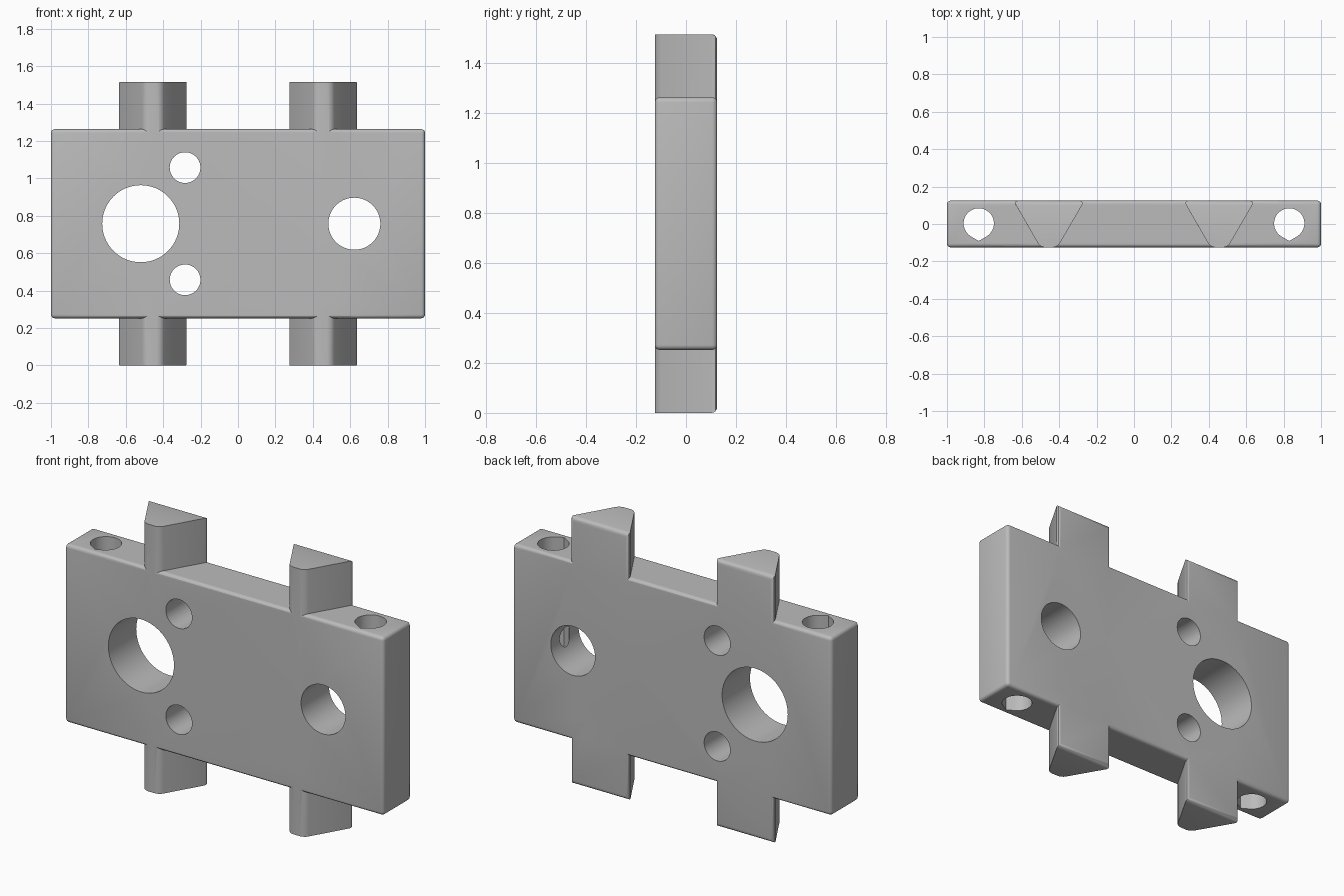
import bpy
import bmesh
from math import cos, sin, pi, radians
from mathutils import Vector

cube = bpy.data.objects.get("Cube")
if cube:
    bpy.data.objects.remove(cube, do_unlink=True)

HALF_D = 0.125      # half thickness of the plate
HEIGHT = 1.515      # full height of the rails
MID_Z = HEIGHT / 2

grey = bpy.data.materials.new("plain grey")
grey.use_nodes = True
grey.diffuse_color = (0.5, 0.5, 0.5, 1)
bsdf = next(n for n in grey.node_tree.nodes if n.type == 'BSDF_PRINCIPLED')
bsdf.inputs["Base Color"].default_value = (0.5, 0.5, 0.5, 1)


def prism(name, points, direction, round_edge=None, offset=0.02):
    """Extrude a closed outline and round the edges picked by a rule."""
    bm = bmesh.new()
    face = bm.faces.new([bm.verts.new(p) for p in points])
    ext = bmesh.ops.extrude_face_region(bm, geom=[face], use_keep_orig=True)
    moved = [v for v in ext["geom"] if isinstance(v, bmesh.types.BMVert)]
    bmesh.ops.translate(bm, verts=moved, vec=Vector(direction))
    bmesh.ops.recalc_face_normals(bm, faces=bm.faces)
    if round_edge:
        edges = [e for e in bm.edges if round_edge(*(v.co for v in e.verts))]
        bmesh.ops.bevel(bm, geom=edges, offset=offset, segments=4,
                        profile=0.5, affect='EDGES', clamp_overlap=True)
    mesh = bpy.data.meshes.new(name)
    bm.to_mesh(mesh)
    bm.free()
    mesh.materials.append(grey)
    obj = bpy.data.objects.new(name, mesh)
    bpy.context.collection.objects.link(obj)
    return obj


# Rounded plate
low, high = 0.252, 1.263
plate = prism("plate",
              [(x, -HALF_D, z) for x, z in ((-1, low), (1, low), (1, high), (-1, high))],
              (0, 2 * HALF_D, 0), lambda a, b: True)


# Dovetail rails running through the plate
def rail_edge(a, b):
    upright = abs(a.z - b.z) > 1
    back = a.y > 0.1 and b.y > 0.1
    return upright or back


parts = []
for side in (-1, 1):
    outline = [(side * 0.455 + x, y, 0) for x, y in
               ((-0.046, -HALF_D), (0.046, -HALF_D), (0.19, HALF_D), (-0.19, HALF_D))]
    rail = prism("dovetail_rail", outline, (0, 0, HEIGHT), rail_edge, 0.025)
    parts.append((rail, 'UNION'))

# Round holes from front to back
for x, z, r in ((-0.52, MID_Z, 0.206), (0.622, MID_Z, 0.139),
                (-0.283, MID_Z + 0.3, 0.082), (-0.283, MID_Z - 0.3, 0.082)):
    ring = [(x + r * cos(2 * pi * i / 64), -0.3, z + r * sin(2 * pi * i / 64))
            for i in range(64)]
    parts.append((prism("round_hole_cutter", ring, (0, 0.6, 0)), 'DIFFERENCE'))

# Upright teardrop holes near both ends
for side in (-1, 1):
    r, steps = 0.081, 40
    angles = [radians(-60 + 300 * i / steps) for i in range(steps + 1)]
    drop = [(side * 0.83 + r * cos(a), 0.003 + r * sin(a), -0.2) for a in angles]
    drop.append((side * 0.83, 0.003 - r / cos(radians(30)), -0.2))
    parts.append((prism("teardrop_cutter", drop, (0, 0, 2)), 'DIFFERENCE'))

# Join rails and cut holes, then drop the helpers
for obj, operation in parts:
    mod = plate.modifiers.new(obj.name, 'BOOLEAN')
    mod.operation = operation
    mod.solver = 'EXACT'
    mod.object = obj
    obj.hide_render = True

bpy.context.view_layer.update()
graph = bpy.context.evaluated_depsgraph_get()
result = bpy.data.meshes.new_from_object(plate.evaluated_get(graph))
plate.modifiers.clear()
plate.data = result
plate.name = "dovetail_plate"
for obj, operation in parts:
    bpy.data.objects.remove(obj, do_unlink=True)

# Single flat colour and smooth rounded edges
result.materials.clear()
result.materials.append(grey)
for poly in result.polygons:
    poly.material_index = 0
bpy.ops.object.select_all(action='DESELECT')
plate.select_set(True)
bpy.context.view_layer.objects.active = plate
bpy.ops.object.shade_smooth_by_angle(angle=radians(32))
